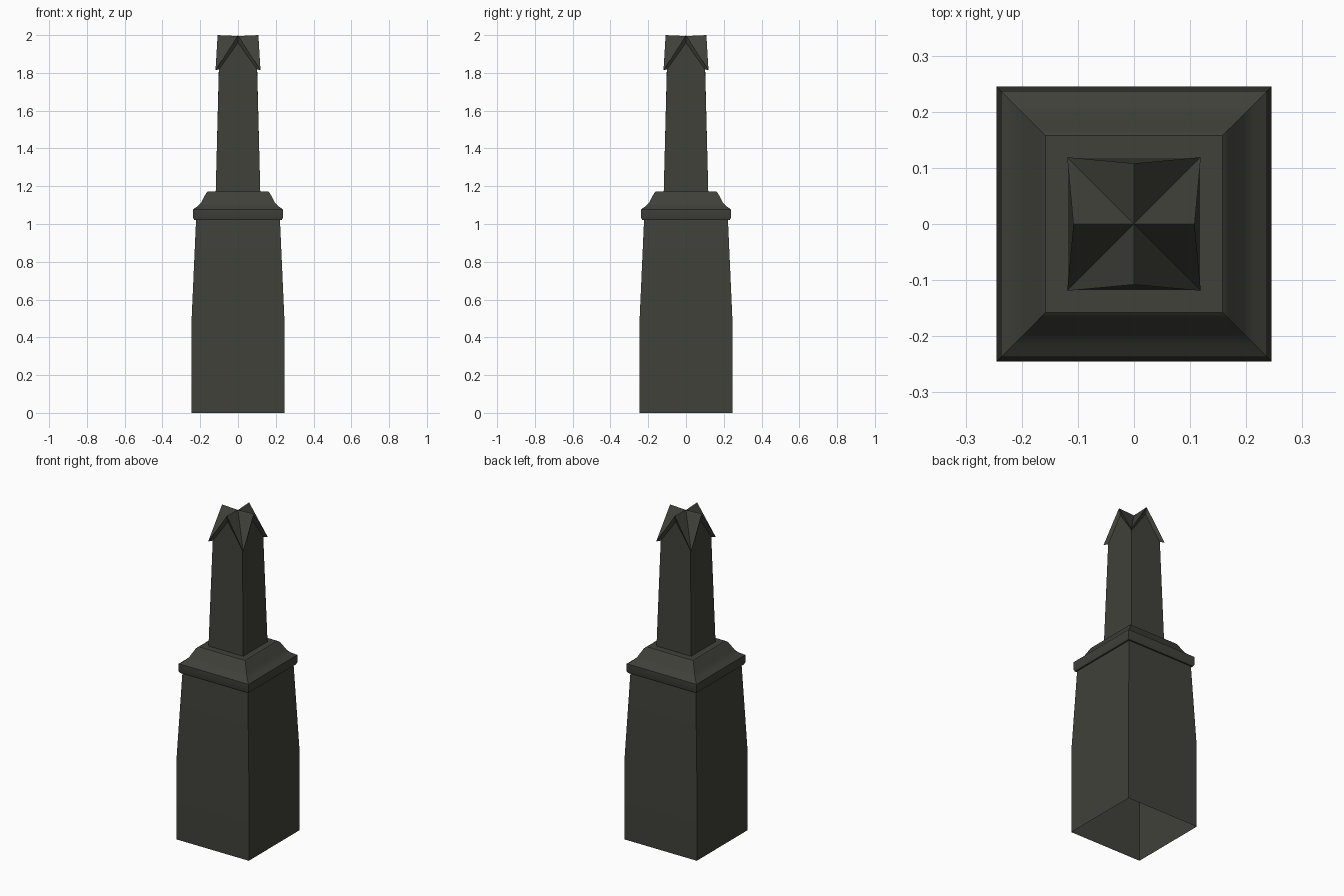
import bpy, bmesh, math

if "Cube" in bpy.data.objects:
    bpy.data.objects.remove(bpy.data.objects["Cube"])

stone = bpy.data.materials.new("dark olive stone")
stone.diffuse_color = (0.052, 0.052, 0.043, 1)
stone.use_nodes = True
stone.node_tree.nodes["Principled BSDF"].inputs["Base Color"].default_value = stone.diffuse_color


def rings_loft(bm, profile):
    """Loft square rings given (half width, height); returns the last ring."""
    prev = None
    for h, z in profile:
        ring = [bm.verts.new((sx * h, sy * h, z))
                for sx, sy in ((-1, -1), (1, -1), (1, 1), (-1, 1))]
        if prev:
            for i in range(4):
                j = (i + 1) % 4
                bm.faces.new((prev[i], prev[j], ring[j], ring[i]))
        prev = ring
    return prev


def finish(bm, name):
    bm.normal_update()
    me = bpy.data.meshes.new(name)
    bm.to_mesh(me)
    bm.free()
    me.materials.append(stone)
    ob = bpy.data.objects.new(name, me)
    bpy.context.collection.objects.link(ob)
    bpy.ops.object.select_all(action='DESELECT')
    ob.select_set(True)
    bpy.context.view_layer.objects.active = ob
    bpy.ops.object.shade_smooth_by_angle(angle=math.radians(30))


# Pedestal: straight below, tapered above, open underneath
bm = bmesh.new()
rings_loft(bm, [(0.245, 0), (0.245, 0.51), (0.222, 1.025)])
finish(bm, "pedestal")

# Moulded cap with a concave slope
bm = bmesh.new()
rings_loft(bm, [(0.221, 1.02), (0.231, 1.02), (0.237, 1.032), (0.237, 1.078),
                (0.212, 1.095), (0.196, 1.112), (0.168, 1.165),
                (0.158, 1.173), (0.11, 1.173)])
finish(bm, "cap")

# Column with four gabled wall tops, and a cross-gable roof
bm = bmesh.new()
foot = rings_loft(bm, [(0.118, 1.17)])


def gable_ring(corner, zc, mid, zm):
    """Eight points: corners at zc alternating with gable peaks at zm."""
    out = []
    for k in range(4):
        a = k * math.pi / 2
        c, s = round(math.cos(a)), round(math.sin(a))
        for x, y, z in ((-corner, -corner, zc), (0, -mid, zm)):
            out.append(bm.verts.new((c * x - s * y, s * x + c * y, z)))
    return out


wall = gable_ring(0.101, 1.818, 0.098, 1.96)
eave = gable_ring(0.119, 1.815, 0.108, 2.0)
centre = bm.verts.new((0, 0, 1.995))
for k in range(4):
    i, j = 2 * k, (2 * k + 2) % 8
    bm.faces.new((foot[k], foot[(k + 1) % 4], wall[j], wall[i + 1], wall[i]))
for i in range(8):
    j = (i + 1) % 8
    bm.faces.new((wall[i], wall[j], eave[j], eave[i]))   # gable edge band
    bm.faces.new((eave[i], eave[j], centre))             # roof slope
finish(bm, "gabled_column")
